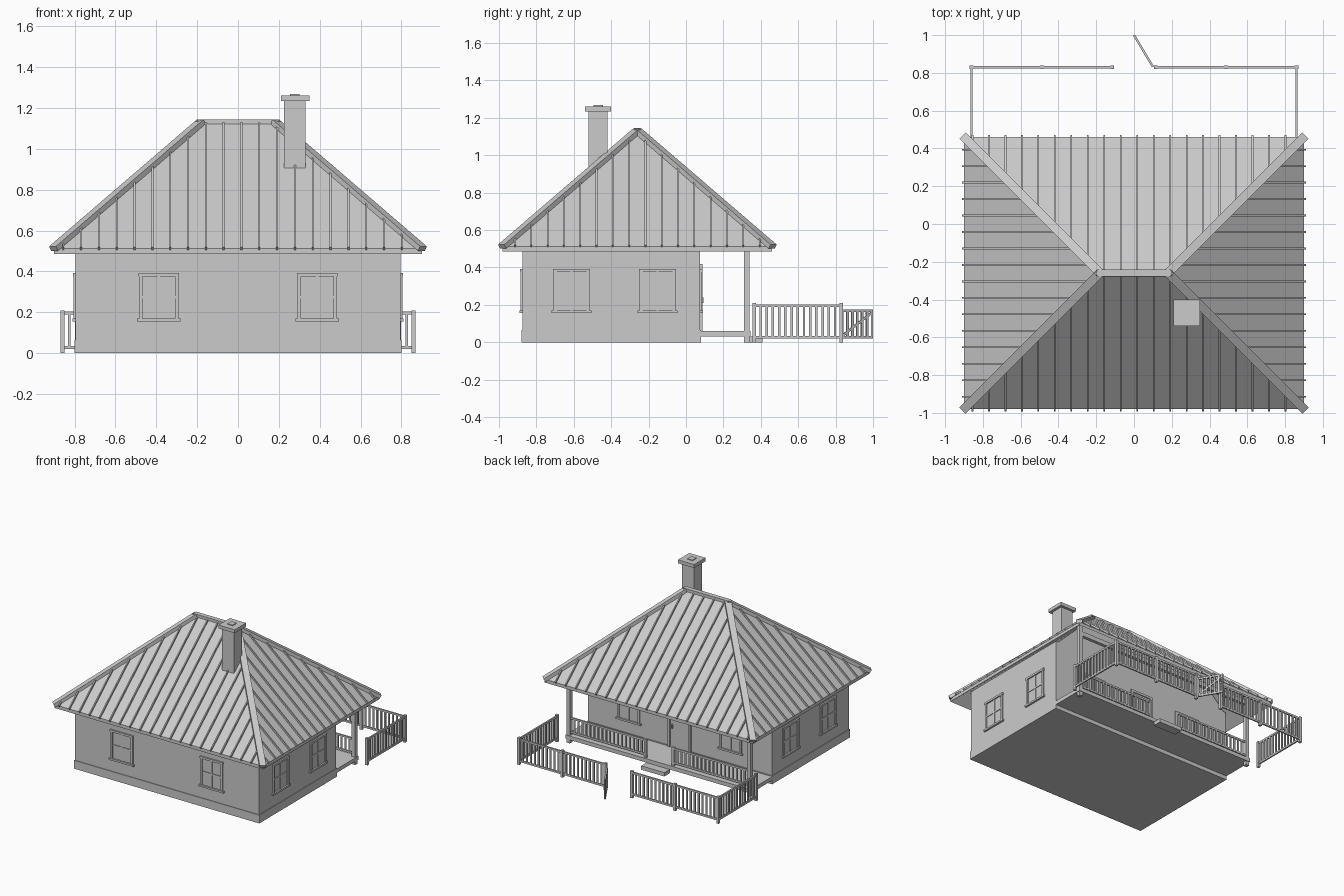
import bpy, bmesh
from mathutils import Vector, Matrix

if "Cube" in bpy.data.objects:
    bpy.data.objects.remove(bpy.data.objects["Cube"])


def add_hexa(bm, c):
    # closed box from 4 bottom + 4 top corners
    v = [bm.verts.new(p) for p in c]
    for f in ((3, 2, 1, 0), (4, 5, 6, 7), (0, 1, 5, 4), (1, 2, 6, 5), (2, 3, 7, 6), (3, 0, 4, 7)):
        bm.faces.new([v[i] for i in f])


def box(bm, x0, x1, y0, y1, z0, z1):
    add_hexa(bm, [Vector((x, y, z)) for z in (z0, z1)
                  for x, y in ((x0, y0), (x1, y0), (x1, y1), (x0, y1))])


def beam(bm, p, q, w, h, up=(0, 0, 1)):
    # box along p-q, w wide and h thick in the up direction
    p, q, up = Vector(p), Vector(q), Vector(up)
    d = (q - p).normalized()
    s = d.cross(up).normalized() * w / 2
    u = s.cross(d).normalized() * h / 2
    add_hexa(bm, [p - s - u, q - s - u, q + s - u, p + s - u,
                  p - s + u, q - s + u, q + s + u, p + s + u])


def finish(bm, name, matrix=None):
    bmesh.ops.recalc_face_normals(bm, faces=bm.faces)
    me = bpy.data.meshes.new(name)
    bm.to_mesh(me)
    bm.free()
    ob = bpy.data.objects.new(name, me)
    bpy.context.collection.objects.link(ob)
    if matrix:
        ob.matrix_world = matrix
    return ob


def boxes(name, *dims):
    bm = bmesh.new()
    for d in dims:
        box(bm, *d)
    return finish(bm, name)


# walls, rising to the underside of the roof
boxes("walls", (-.795, .795, -.875, .075, .06, .56))
boxes("plinth", (-.8, .8, -.88, .08, 0, .065))
bm = bmesh.new()
prof = [(-.795, .54), (.795, .54), (.53, .8), (-.53, .8)]
add_hexa(bm, [Vector((x, y, z)) for y in (.055, .075) for x, z in prof])
finish(bm, "porch_wall_top")

# hip roof shell
EX, EY, CY, RX, ZE, ZR = .9, .72, -.26, .18, .512, 1.13
S = (ZR - ZE) / EY
bm = bmesh.new()
rings = []
for dz in (0, -.026):
    rings.append([bm.verts.new((x, y, z + dz)) for x, y, z in (
        (-EX, CY - EY, ZE), (EX, CY - EY, ZE), (EX, CY + EY, ZE), (-EX, CY + EY, ZE),
        (-RX, CY, ZR), (RX, CY, ZR))])
for v in rings:
    for f in ((0, 1, 5, 4), (1, 2, 5), (2, 3, 4, 5), (3, 0, 4)):
        bm.faces.new([v[i] for i in f])
a, b = rings
for i in range(4):
    j = (i + 1) % 4
    bm.faces.new((a[i], a[j], b[j], b[i]))
finish(bm, "roof")

# standing seams on all four slopes
bm = bmesh.new()
for k in range(21):
    x = -.855 + .0872 * k
    d = min(EX - abs(x), EY)
    if d > .03:
        for s in (-1, 1):
            y = CY + s * EY
            beam(bm, (x, y + s * .005, ZE), (x, y - s * d, ZE + S * d), .009, .022, (0, s * S, 1))
for k in range(-7, 9):
    y = CY - .044 + .0872 * k
    d = EY - abs(y - CY)
    if d > .03:
        for s in (-1, 1):
            beam(bm, (s * (EX + .003), y, ZE), (s * (EX - d), y, ZE + S * d), .009, .022, (s * S, 0, 1))
finish(bm, "roof_seams")

# hip and ridge caps
bm = bmesh.new()
for sx in (-1, 1):
    for sy in (-1, 1):
        beam(bm, (sx * (EX + .003), CY + sy * (EY + .003), ZE), (sx * RX, CY, ZR + .003), .047, .026)
beam(bm, (-.195, CY, ZR + .004), (.195, CY, ZR + .004), .036, .022)
finish(bm, "roof_caps")

# chimney
boxes("chimney", (.225, .33, -.52, -.42, .88, 1.24))
boxes("chimney_cap", (.21, .35, -.54, -.4, 1.235, 1.262), (.255, .3, -.495, -.445, 1.262, 1.268))


def window(name, matrix):
    # local x across, -y outward, origin at wall face
    bm = bmesh.new()
    box(bm, -.08, .08, -.002, .005, .17, .38)
    for s in (-1, 1):
        box(bm, s * .0875 - .0085, s * .0875 + .0085, -.01, .005, .165, .385)
    box(bm, -.099, .099, -.012, .005, .376, .392)
    box(bm, -.106, .106, -.015, .005, .156, .17)
    box(bm, -.006, .006, -.007, .005, .17, .38)
    box(bm, -.08, .08, -.007, .005, .267, .279)
    finish(bm, name, matrix)


T, R = Matrix.Translation, Matrix.Rotation
PI = 3.14159265
for s, side in ((-1, "left"), (1, "right")):
    window("front_window_" + side, T((s * .388, -.875, 0)))
    window("porch_window_" + side, T((s * .44, .075, 0)) @ R(PI, 4, 'Z'))
    for i, y in enumerate((-.612, -.152)):
        window(f"{side}_window_{i + 1}", T((s * .795, y, 0)) @ R(s * PI / 2, 4, 'Z'))

# door with frame
boxes("door", (-.08, .08, .07, .08, .06, .4))
boxes("door_frame", (-.098, -.08, .07, .088, .06, .418), (.08, .098, .07, .088, .06, .418),
      (-.098, .098, .07, .088, .4, .418))
boxes("door_handle", (.055, .065, .08, .094, .21, .24))

# porch deck, step, posts and beam
boxes("porch_deck", (-.8, .8, .07, .345, .03, .06))
boxes("porch_step", (-.1, .1, .34, .41, 0, .03))
boxes("porch_posts", *[(s * .78 - .015, s * .78 + .015, .31, .34, 0, .58) for s in (-1, 1)])
boxes("porch_beam", (-.795, .795, .312, .338, .5, .535))


def fence(bm, p, q, z0, z1, step, w=.013, t=.009):
    # two rails with evenly spaced pickets between p and q
    p, q = Vector((*p, 0)), Vector((*q, 0))
    d = q - p
    n = max(2, round(d.length / step))
    for z in (z0 + .008, z1 - .007):
        h = Vector((0, 0, z))
        beam(bm, p + h, q + h, t * 1.3, .014)
    for i in range(1, n):
        c = p + d * i / n
        beam(bm, c + Vector((0, 0, z0)), c + Vector((0, 0, z1 - .004)), w, t, d.cross(Vector((0, 0, 1))))


def posts(bm, pts, z0, z1, r=.01):
    for x, y in pts:
        box(bm, x - r, x + r, y - r, y + r, z0, z1)


# porch railing
bm = bmesh.new()
for s in (-1, 1):
    fence(bm, (s * .12, .325), (s * .77, .325), .075, .2, .035)
    posts(bm, [(s * .12, .325)], .055, .205)
finish(bm, "porch_railing")

# garden fence
bm = bmesh.new()
for s in (-1, 1):
    line = [(s * .86, .365), (s * .86, .83), (s * .487, .83), (s * .115, .83)]
    for p, q in zip(line, line[1:]):
        fence(bm, p, q, .02, .203, .033)
    posts(bm, line, 0, .21)
finish(bm, "garden_fence")

# open gate with diagonal brace
bm = bmesh.new()
g0, g1 = (.098, .836), (.003, .995)
fence(bm, g0, g1, .02, .175, .031)
posts(bm, [g0, g1], .02, .175, .005)
beam(bm, (*g0, .035), (*g1, .16), .009, .012)
finish(bm, "gate")
